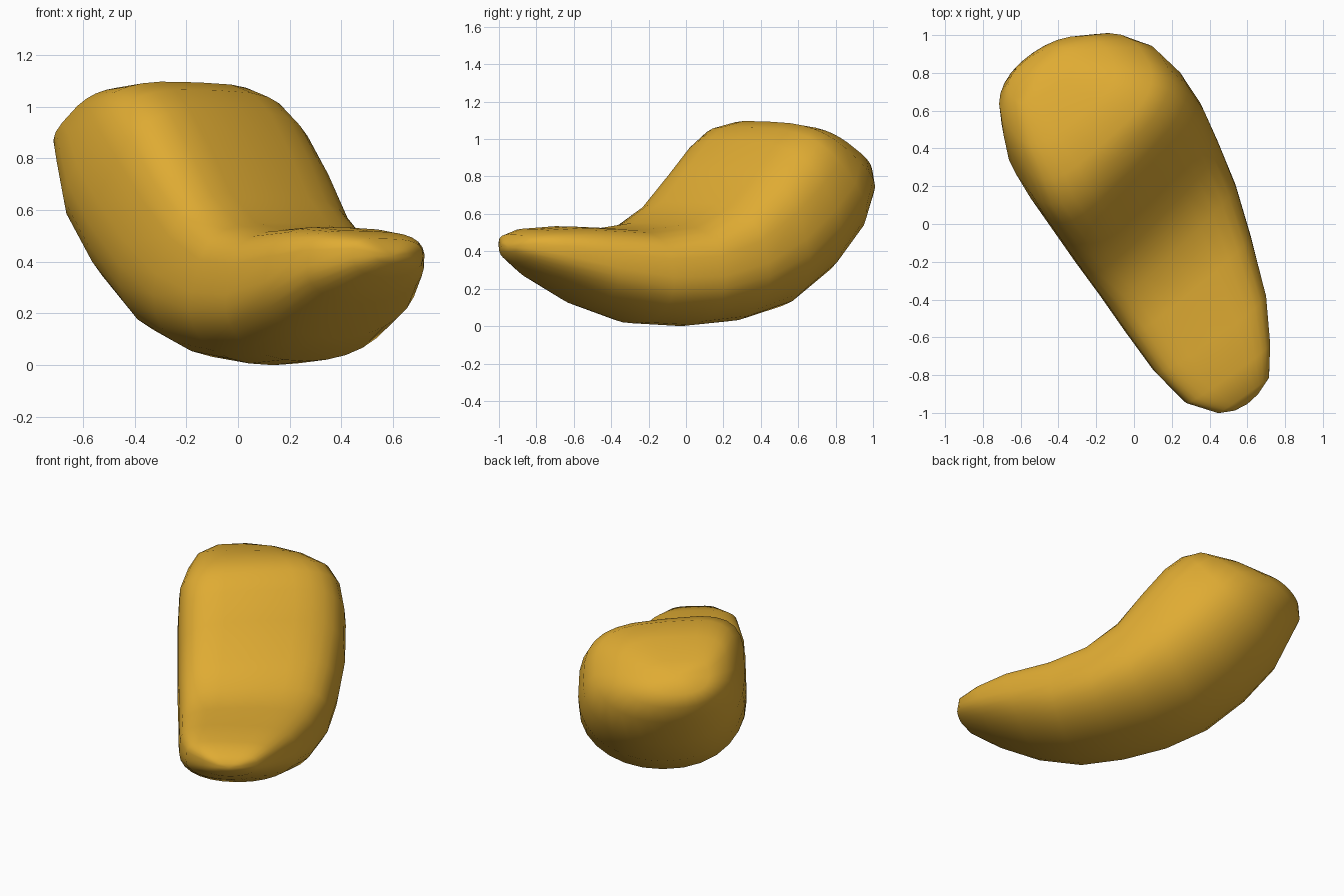
import bpy, bmesh, math
from mathutils import Vector, Matrix

cube = bpy.data.objects.get("Cube")
if cube:
    bpy.data.objects.remove(cube)

# Golden yellow material
gold = bpy.data.materials.new("golden_yellow")
gold.use_nodes = True
colour = (0.74, 0.41, 0.033, 1)
gold.diffuse_color = colour
gold.node_tree.nodes["Principled BSDF"].inputs["Base Color"].default_value = colour

# Stations from thin tip to thick end:
# upper (length, height), lower (length, height), side limits, skew of the upper edge
STATIONS = [
    ((-1.115, .44), (-1.115, .395), (-.13, .02), 0),
    ((-1.08, .48), (-1.07, .34), (-.21, .12), 0),
    ((-.95, .51), (-.90, .24), (-.32, .23), 0),
    ((-.74, .525), (-.65, .105), (-.36, .36), 0),
    ((-.45, .515), (-.38, .015), (-.365, .47), .08),
    ((-.22, .545), (-.10, .00), (-.365, .56), .15),
    ((-.03, .66), (.18, .025), (-.37, .615), .18),
    ((.13, .84), (.45, .10), (-.37, .655), .18),
    ((.26, .985), (.70, .27), (-.37, .66), .18),
    ((.36, 1.06), (.90, .48), (-.36, .63), .18),
    ((.46, 1.09), (1.0, .67), (-.31, .56), .12),
    ((.64, 1.07), (1.05, .79), (-.25, .41), .06),
    ((.84, 1.01), (1.04, .88), (-.14, .24), 0),
]
SIDES = 28
SLOPE = -.03  # sideways slope of the upper surface
PIVOT = .25


def signed_power(value, power):
    return math.copysign(abs(value) ** power, value)


def section(bm, upper, lower, limits, skew):
    """Rounded box section: crisp upper rim, round underside."""
    top, bottom = (Vector((0, *p)) for p in (upper, lower))
    middle = (limits[0] + limits[1]) / 2
    half = (limits[1] - limits[0]) / 2
    ring = []
    for i in range(SIDES):
        a = math.tau * i / SIDES
        c, s = math.cos(a), math.sin(a)
        if s > 0:
            power = .62 if c > 0 else .54
        else:
            power = .96 if c > 0 else .93
        rise = 0.5 + 0.5 * signed_power(s, power)
        point = bottom.lerp(top, rise)
        point.x = middle + half * signed_power(c, power)
        point += Vector((0, skew, SLOPE)) * (point.x - PIVOT) * rise
        ring.append(bm.verts.new(point))
    return ring


# Bent body lofted through the stations
bm = bmesh.new()
rings = [section(bm, *station) for station in STATIONS]
for near, far in zip(rings, rings[1:]):
    for i in range(SIDES):
        j = (i + 1) % SIDES
        bm.faces.new((near[i], near[j], far[j], far[i]))

# Rounded ends
for ring, push in ((rings[0], (0, -.01, 0)), (rings[-1], (0, .02, .02))):
    centre = sum((v.co for v in ring), Vector()) / SIDES
    tip = bm.verts.new(centre + Vector(push))
    for i in range(SIDES):
        bm.faces.new((ring[i], ring[(i + 1) % SIDES], tip))
bmesh.ops.recalc_face_normals(bm, faces=bm.faces)

# Turn the body diagonally
bm.transform(Matrix.Rotation(math.radians(35), 4, 'Z'))

mesh = bpy.data.meshes.new("bent_body")
bm.to_mesh(mesh)
bm.free()
mesh.materials.append(gold)
for face in mesh.polygons:
    face.use_smooth = True
body = bpy.data.objects.new("bent_body", mesh)
bpy.context.collection.objects.link(body)
